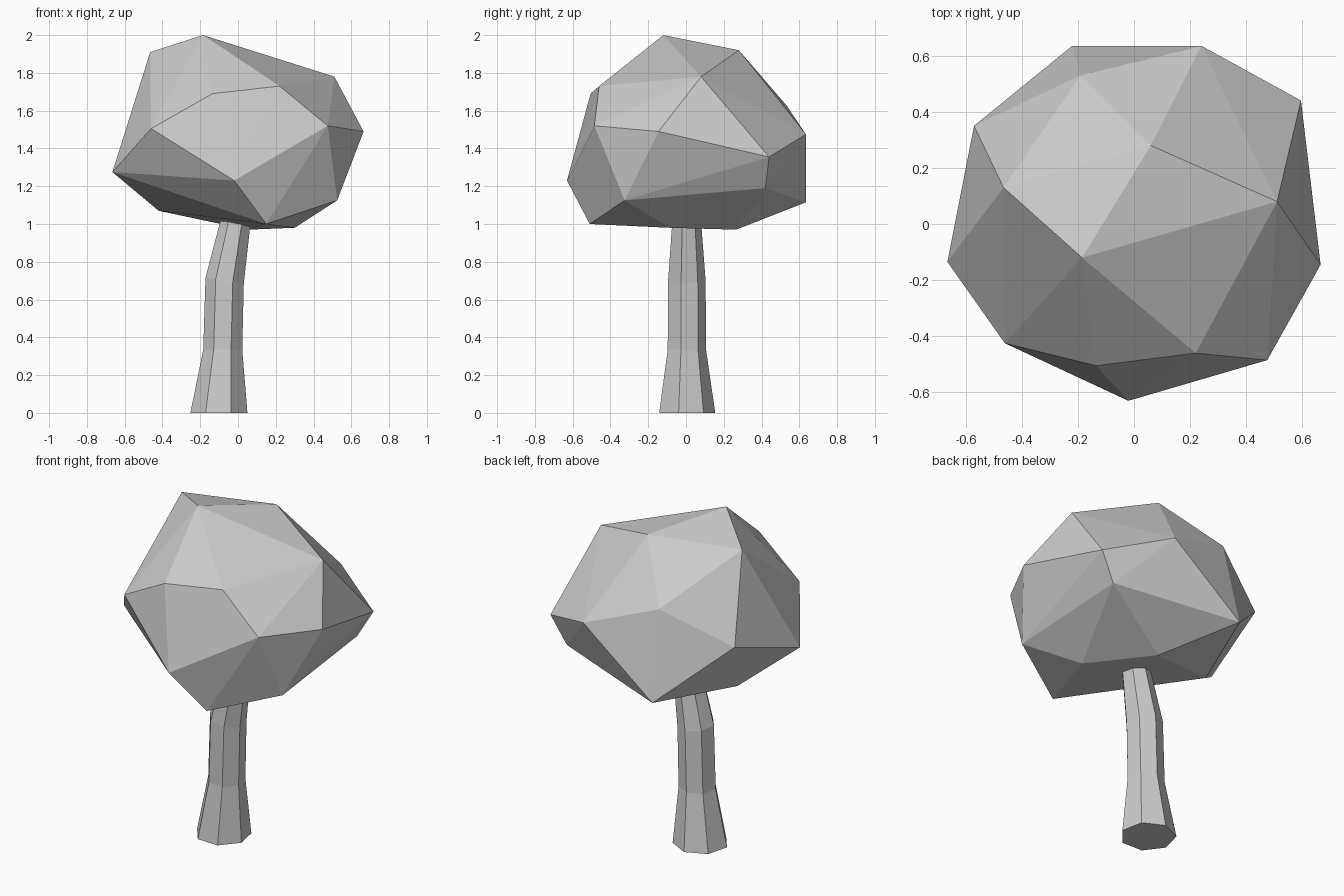
import bpy, bmesh, math
from mathutils import Vector

if "Cube" in bpy.data.objects:
    bpy.data.objects.remove(bpy.data.objects["Cube"])


def add_object(name, bm):
    bmesh.ops.recalc_face_normals(bm, faces=bm.faces)
    mesh = bpy.data.meshes.new(name)
    bm.to_mesh(mesh)
    bm.free()
    obj = bpy.data.objects.new(name, mesh)
    bpy.context.collection.objects.link(obj)
    return obj


# Trunk: seven-sided tapering rings, bending towards the crown
SIDES = 7
# centre x, height, radius, tilt (drop in z per unit of x)
RINGS = [(-0.10, 0.0, 0.155, 0.0), (-0.08, 0.335, 0.106, 0.0),
         (-0.07, 0.70, 0.104, 0.15), (-0.005, 1.05, 0.077, 0.2)]
bm = bmesh.new()
loops = []
for cx, z, r, tilt in RINGS:
    loop = []
    for k in range(SIDES):
        a = math.radians(-14.6) + 2 * math.pi * k / SIDES
        dx, dy = r * math.cos(a), r * math.sin(a)
        loop.append(bm.verts.new((cx + dx, dy, z - tilt * dx)))
    loops.append(loop)
for lo, hi in zip(loops, loops[1:]):
    for k in range(SIDES):
        n = (k + 1) % SIDES
        bm.faces.new((lo[k], lo[n], hi[n], hi[k]))
bm.faces.new(loops[0][::-1])
bm.faces.new(loops[-1])
add_object("trunk", bm)

# Crown: faceted boulder-like foliage wrapped around a few corner points
CORNERS = [
    # top
    (-0.185, -0.12, 2.0), (-0.465, 0.13, 1.91), (0.06, 0.28, 1.92), (0.51, 0.08, 1.78),
    # upper front
    (0.22, -0.46, 1.73), (-0.135, -0.505, 1.69), (-0.46, -0.425, 1.505), (0.475, -0.485, 1.52),
    # widest band
    (0.665, -0.145, 1.49), (0.595, 0.44, 1.355), (0.24, 0.635, 1.475), (-0.19, 0.53, 1.63),
    (-0.57, 0.35, 1.435), (-0.665, -0.135, 1.275), (-0.02, -0.63, 1.23),
    # underside
    (0.50, 0.42, 1.19), (0.525, -0.325, 1.125), (-0.22, 0.635, 1.115), (-0.42, 0.11, 1.07),
    (0.15, -0.51, 1.0), (0.30, -0.085, 0.98), (0.05, 0.265, 0.97),
]
bm = bmesh.new()
for p in CORNERS:
    bm.verts.new(Vector(p))
bmesh.ops.convex_hull(bm, input=bm.verts)
bmesh.ops.delete(bm, geom=[v for v in bm.verts if not v.link_faces], context='VERTS')
add_object("crown", bm)
